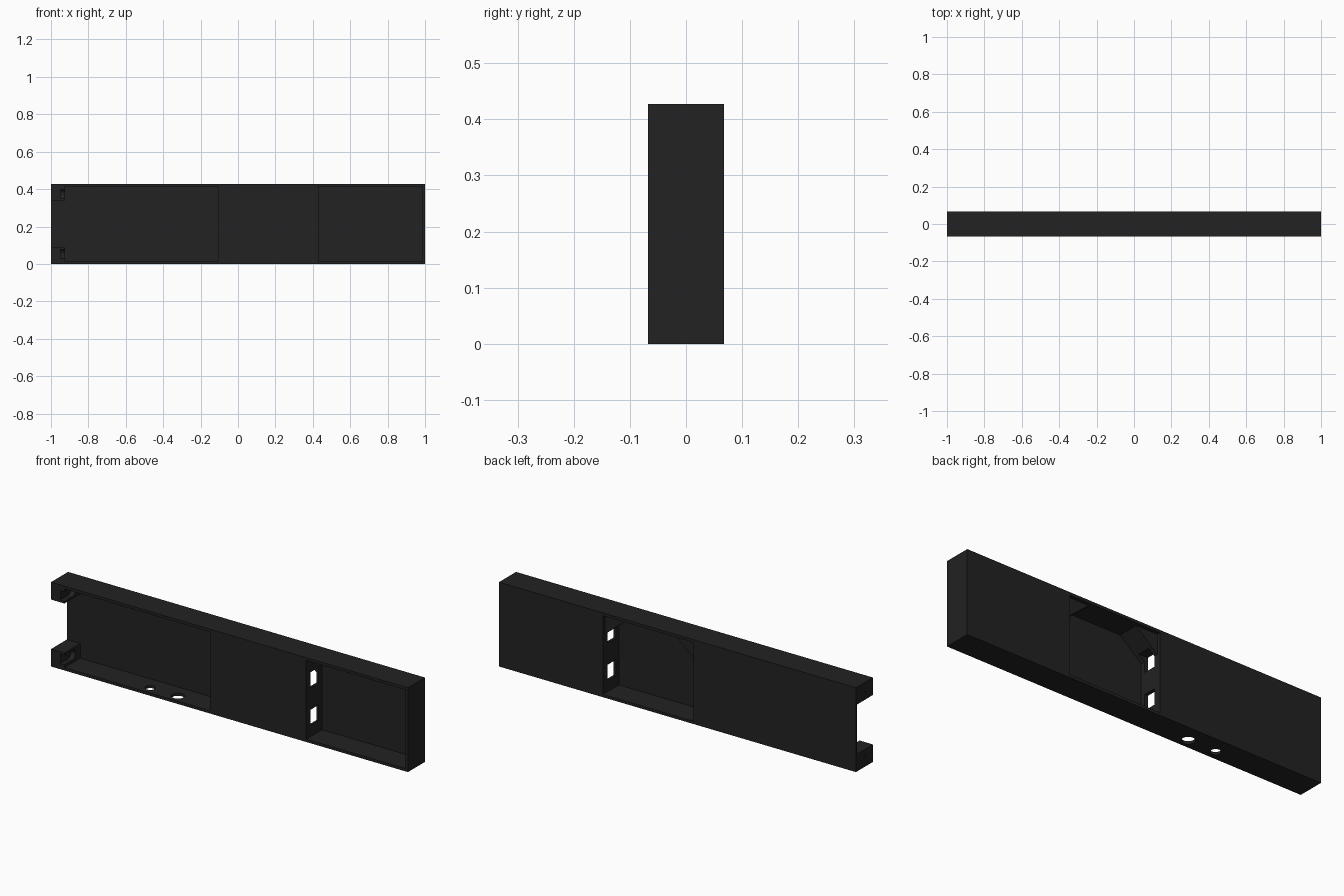
import bpy, bmesh, math
from mathutils import Matrix

if "Cube" in bpy.data.objects:
    bpy.data.objects.remove(bpy.data.objects["Cube"])

X, Y, Z = 1.0, 0.068, 0.427      # half length, half depth, height
WALL = 0.009                     # thin sheet thickness
RIM = 0.014                      # top, bottom and end wall thickness

black = bpy.data.materials.new("matte_black")
black.diffuse_color = (0.016, 0.016, 0.016, 1)
black.use_nodes = True
black.node_tree.nodes["Principled BSDF"].inputs["Base Color"].default_value = black.diffuse_color


def add_object(name, bm):
    bmesh.ops.recalc_face_normals(bm, faces=bm.faces)
    mesh = bpy.data.meshes.new(name)
    bm.to_mesh(mesh)
    bm.free()
    mesh.materials.append(black)
    ob = bpy.data.objects.new(name, mesh)
    bpy.context.collection.objects.link(ob)
    return ob


def prism(name, profile, y0, y1):
    """Extrude an (x, z) outline along y."""
    bm = bmesh.new()
    face = bm.faces.new([bm.verts.new((x, y0, z)) for x, z in profile])
    out = bmesh.ops.extrude_face_region(bm, geom=[face])
    verts = [g for g in out["geom"] if isinstance(g, bmesh.types.BMVert)]
    bmesh.ops.translate(bm, vec=(0, y1 - y0, 0), verts=verts)
    return add_object(name, bm)


def box(name, x0, x1, y0, y1, z0, z1):
    return prism(name, [(x0, z0), (x1, z0), (x1, z1), (x0, z1)], y0, y1)


def cylinder(name, center, radius, depth, axis="Z"):
    bm = bmesh.new()
    rot = Matrix.Rotation(math.pi / 2, 4, "Y") if axis == "X" else Matrix()
    bmesh.ops.create_cone(bm, cap_ends=True, segments=32, radius1=radius,
                          radius2=radius, depth=depth,
                          matrix=Matrix.Translation(center) @ rot)
    return add_object(name, bm)


body = box("housing", -X, X, -Y, Y, 0, Z)
cutters = []

# Front pockets: the left one runs out through the end, between two lugs
LUG_X, LUG_H = -0.925, 0.088
lo, hi = RIM, Z - RIM
cutters.append(prism("left_pocket_cutter", [
    (-1.1, LUG_H), (LUG_X, LUG_H), (LUG_X, lo), (-0.108, lo),
    (-0.108, hi), (LUG_X, hi), (LUG_X, Z - LUG_H), (-1.1, Z - LUG_H)],
    -0.1, Y - WALL))
cutters.append(box("right_pocket_cutter", 0.43, X - RIM, -0.1, Y - WALL, lo, hi))

# Rear bay with chamfered upper corners and a shallow square rebate
bx0, bx1 = -0.09, 0.418
cutters.append(prism("rear_bay_cutter", [
    (bx0, lo), (bx1, lo), (bx1, hi - 0.1), (bx1 - 0.12, hi),
    (bx0 + 0.12, hi), (bx0, hi - 0.1)], -Y + WALL, 0.1))
cutters.append(box("rear_rebate_cutter", bx0, bx1, Y - 0.018, 0.11, lo, hi))

# Cable openings through both dividers
for i, x in enumerate((-0.1, 0.424)):
    for j, z in enumerate((0.11, 0.30)):
        cutters.append(box(f"cable_opening_cutter_{i}_{j}", x - 0.05, x + 0.05,
                           -0.035, 0.03, z - 0.04, z + 0.04))

# Round holes in the bottom wall
for i, (x, r) in enumerate(((-0.478, 0.025), (-0.323, 0.031))):
    cutters.append(cylinder(f"bottom_hole_cutter_{i}", (x, -0.02, 0), r, 0.08))

# Screw hole and nut slot in each lug
for i, z in enumerate((0.053, Z - 0.053)):
    cutters.append(cylinder(f"screw_hole_cutter_{i}", (-0.96, -0.005, z), 0.007, 0.15, "X"))
    cutters.append(cylinder(f"nut_seat_cutter_{i}", (-0.93, -0.005, z), 0.025, 0.04, "X"))
    cutters.append(box(f"nut_slot_cutter_{i}", -0.948, -0.912, -0.1, -0.005,
                       z - 0.024, z + 0.024))

# Apply all cuts, then discard the cutters
bpy.context.view_layer.objects.active = body
for c in cutters:
    c.hide_render = True
    m = body.modifiers.new(c.name, "BOOLEAN")
    m.operation, m.solver, m.object = "DIFFERENCE", "EXACT", c
    bpy.ops.object.modifier_apply(modifier=m.name)
for c in cutters:
    bpy.data.objects.remove(c, do_unlink=True)
